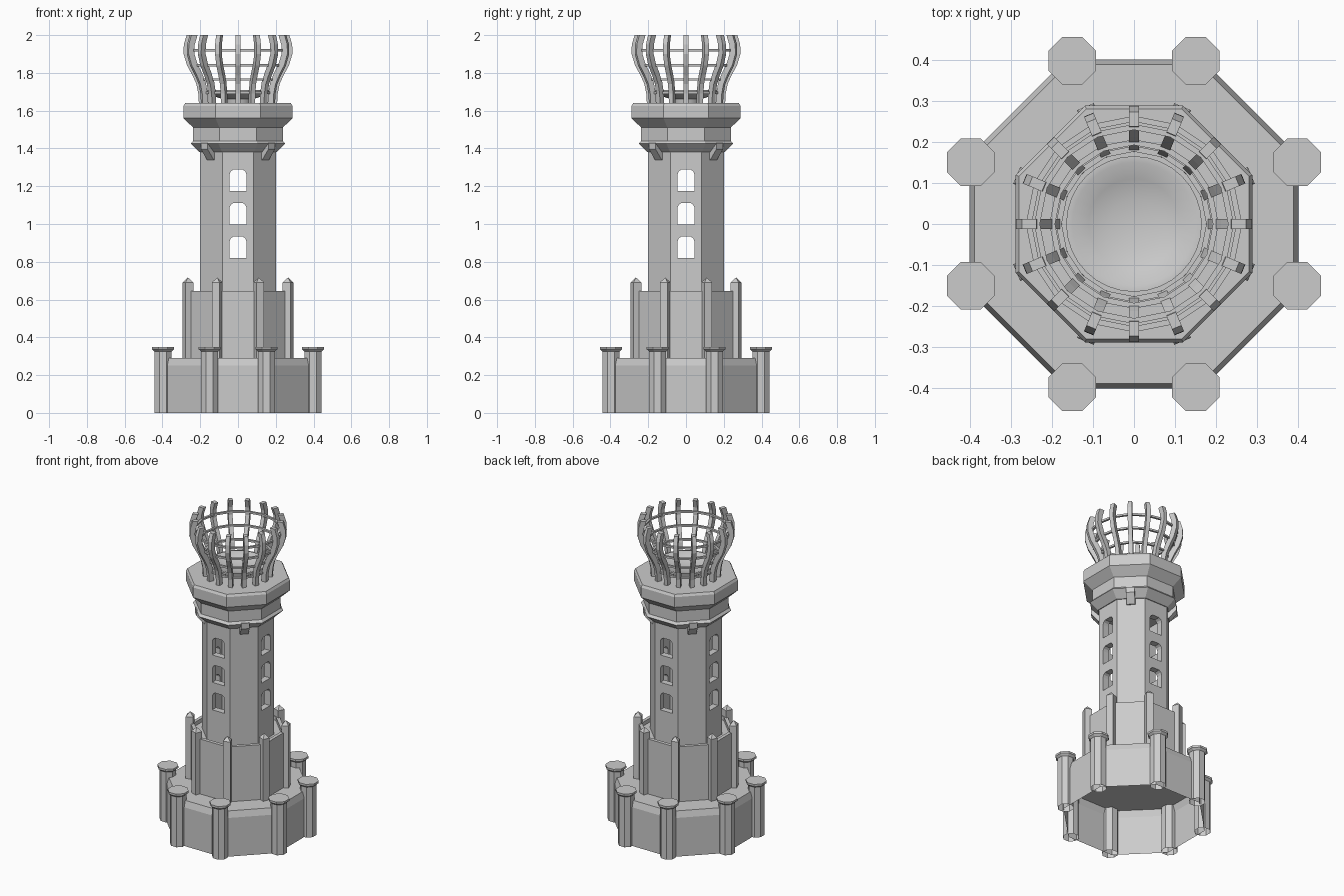
import bpy, bmesh, math
from mathutils import Matrix

if "Cube" in bpy.data.objects:
    bpy.data.objects.remove(bpy.data.objects["Cube"])

T = math.tau
APO = 1 / math.cos(math.pi / 8)  # octagon apothem -> corner radius


def finish(bm, name, smooth=False):
    bmesh.ops.remove_doubles(bm, verts=bm.verts, dist=1e-5)
    bmesh.ops.recalc_face_normals(bm, faces=bm.faces)
    me = bpy.data.meshes.new(name)
    bm.to_mesh(me)
    bm.free()
    ob = bpy.data.objects.new(name, me)
    bpy.context.collection.objects.link(ob)
    if smooth:
        bpy.ops.object.select_all(action='DESELECT')
        ob.select_set(True)
        bpy.context.view_layer.objects.active = ob
        bpy.ops.object.shade_smooth_by_angle(angle=math.radians(35))
    return ob


def turned(bm, profile, n=8, start=math.pi / 8, k=APO, closed=False, at=(0, 0)):
    """Sweep (radius, z) points around z with n sides; zero radius makes a cap."""
    rings = []
    for r, z in profile:
        if r == 0:
            rings.append([bm.verts.new((*at, z))] * n)
        else:
            rings.append([bm.verts.new((at[0] + r * k * math.cos(start + T * i / n),
                                        at[1] + r * k * math.sin(start + T * i / n), z))
                          for i in range(n)])
    pairs = list(zip(rings, rings[1:]))
    if closed:
        pairs.append((rings[-1], rings[0]))
    for a, b in pairs:
        for i in range(n):
            j = (i + 1) % n
            bm.faces.new(list(dict.fromkeys((a[i], a[j], b[j], b[i]))))


def prism(bm, outline, depth0, depth1, axis_map, angle):
    """Extrude a 2D outline between two depths, then rotate about z."""
    m = Matrix.Rotation(angle, 4, 'Z')
    a, b = [[bm.verts.new(m @ axis_map(p, q, d)) for p, q in outline]
            for d in (depth0, depth1)]
    bm.faces.new(a)
    bm.faces.new(b[::-1])
    for i in range(len(a)):
        j = (i + 1) % len(a)
        bm.faces.new((a[i], a[j], b[j], b[i]))


def vec(x, y, z):
    return Matrix.Translation((x, y, z)).to_translation()


def radial(r, z, w):   # outline lies in the radial plane
    return vec(r, w, z)


def facing(s, z, d):   # outline lies on a wall face
    return vec(d, s, z)


# lower tier, open underneath
bm = bmesh.new()
turned(bm, [(.40, 0), (.40, .25), (.388, .29), (0, .29)])
finish(bm, "base_tier")

# capped octagonal posts on the lower tier
bm = bmesh.new()
for i in range(4):
    for s in (-1, 1):
        a = math.atan2(.15 * s, .397) + i * T / 4
        r = math.hypot(.15, .397)
        turned(bm, [(.045, 0), (.045, .325), (.058, .337), (.058, .35), (0, .35)],
               at=(r * math.cos(a), r * math.sin(a)))
finish(bm, "base_posts")

# middle tier with a thin rim
bm = bmesh.new()
turned(bm, [(.265, .29), (.265, .645), (.243, .645), (.243, .62), (0, .62)])
finish(bm, "middle_tier")

# square pointed posts at the middle tier corners
bm = bmesh.new()
for i in range(8):
    a = math.pi / 8 + i * T / 8
    turned(bm, [(.022, .29), (.022, .69), (0, .717)], n=4, start=a + math.pi / 4,
           k=math.sqrt(2), at=(.287 * math.cos(a), .287 * math.sin(a)))
finish(bm, "middle_posts")

# hollow shaft with arched windows cut in four faces
bm = bmesh.new()
turned(bm, [(.2, .6), (.2, 1.42), (.16, 1.42), (.16, .6)], closed=True)
shaft = finish(bm, "tower_shaft")
bm = bmesh.new()
arch = [(-.044, 0), (.044, 0), (.044, .09), (.038, .104), (.024, .114),
        (-.024, .114), (-.038, .104), (-.044, .09)]
for i in range(4):
    for z0 in (.82, .998, 1.175):
        prism(bm, [(s, z + z0) for s, z in arch], .12, .25, facing, i * T / 4)
cutter = finish(bm, "window_cutter")
cutter.hide_render = True
cutter.display_type = 'WIRE'
mod = shaft.modifiers.new("windows", 'BOOLEAN')
mod.operation = 'DIFFERENCE'
mod.solver = 'EXACT'
mod.object = cutter
bpy.context.view_layer.objects.active = shaft
bpy.ops.object.modifier_apply(modifier="windows")
bpy.data.objects.remove(cutter)

# flared head
bm = bmesh.new()
turned(bm, [(0, 1.38), (.205, 1.38), (.25, 1.425), (.237, 1.44), (.237, 1.51),
            (.288, 1.56), (.288, 1.625), (.28, 1.64), (0, 1.64)])
finish(bm, "tower_head")

# brackets under the head on the diagonal faces
bm = bmesh.new()
for i in range(4):
    prism(bm, [(.19, 1.34), (.207, 1.34), (.252, 1.395), (.252, 1.43), (.19, 1.43)],
          -.025, .025, radial, math.pi / 4 + i * T / 4)
finish(bm, "head_brackets")

# fire basket ribs
inner = [(.175, 1.635), (.178, 1.69), (.19, 1.75), (.212, 1.8), (.238, 1.85),
         (.255, 1.9), (.253, 1.95), (.237, 2.0)]
outer = [(.207, 1.635), (.21, 1.69), (.22, 1.74), (.24, 1.785), (.27, 1.84),
         (.288, 1.9), (.287, 1.95), (.272, 2.0)]
bm = bmesh.new()
for i in range(16):
    prism(bm, inner + outer[::-1], -.0125, .0125, radial, i * T / 16)
finish(bm, "basket_ribs")

# thin hoops inside the ribs
bm = bmesh.new()
for r, z in ((.257, 1.92), (.237, 1.84), (.2, 1.765), (.184, 1.695)):
    turned(bm, [(r - .008, z - .006), (r + .006, z - .006),
                (r + .006, z + .006), (r - .008, z + .006)],
           n=16, start=0, k=1, closed=True)
finish(bm, "basket_hoops")

# shallow fire bowl on a short stem
bm = bmesh.new()
turned(bm, [(.075, 1.635), (.08, 1.662), (.125, 1.675), (.165, 1.698), (.165, 1.71),
            (.15, 1.71), (.11, 1.692), (.06, 1.68), (0, 1.676)], n=32, start=0, k=1)
finish(bm, "fire_bowl", smooth=True)
